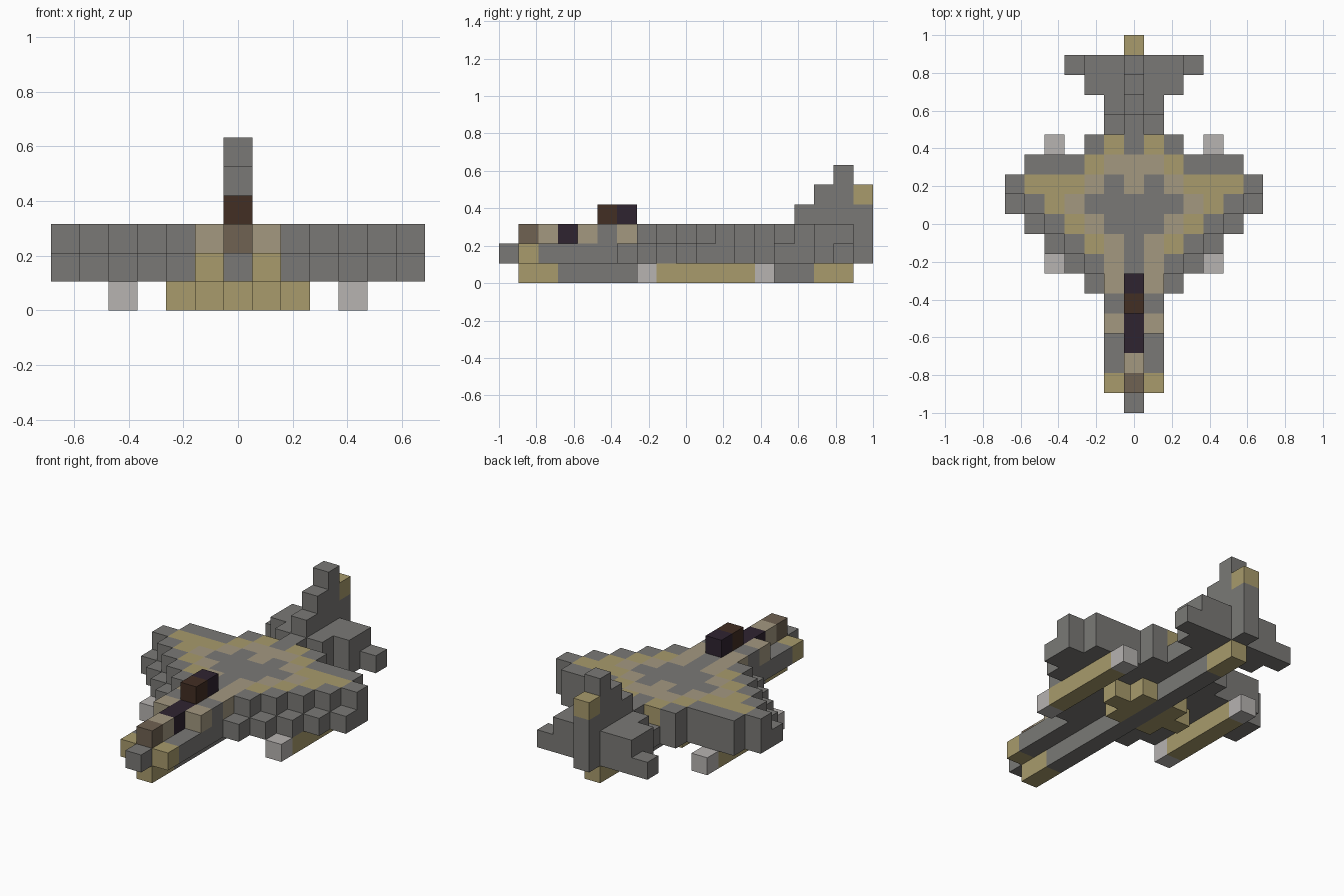
import bpy, bmesh
from mathutils import Vector

cube = bpy.data.objects.get("Cube")
if cube:
    bpy.data.objects.remove(cube, do_unlink=True)

U = 2 / 19  # edge length of one block


def linear(c):
    c /= 255
    return c / 12.92 if c <= 0.04045 else ((c + 0.055) / 1.055) ** 2.4


PALETTE = {
    "hull_grey": (122, 121, 118),
    "khaki": (168, 155, 108),
    "beige": (163, 152, 128),
    "dull_brown": (112, 98, 82),
    "dark_brown": (66, 46, 35),
    "dark_purple": (47, 36, 48),
    "light_grey": (183, 179, 177),
}
names = list(PALETTE)
mats = []
for name, rgb in PALETTE.items():
    m = bpy.data.materials.new(name)
    m.use_nodes = True
    col = (*[linear(c) for c in rgb], 1)
    m.diffuse_color = col
    bsdf = next(n for n in m.node_tree.nodes if n.type == "BSDF_PRINCIPLED")
    bsdf.inputs["Base Color"].default_value = col
    bsdf.inputs["Roughness"].default_value = 0.9
    mats.append(m)

cells = {}  # (column, row from nose, layer) -> (part, colour)


def put(part, colour, cols, rows, layers):
    """Fill a box of blocks, mirrored across x; ranges are inclusive."""
    for x in range(cols[0], cols[1] + 1):
        for y in range(rows[0], rows[1] + 1):
            for z in range(layers[0], layers[1] + 1):
                cells[x, y, z] = cells[-x, y, z] = (part, colour)


def paint(colour, col, row, layer):
    for x in (col, -col):
        cells[x, row, layer] = (cells[x, row, layer][0], colour)


# Fuselage, with the nose and its raised spine
put("fuselage", "hull_grey", (0, 1), (1, 17), (1, 1))
put("fuselage", "hull_grey", (0, 1), (5, 13), (2, 2))
put("fuselage", "hull_grey", (0, 0), (14, 14), (2, 2))
put("nose", "hull_grey", (0, 0), (0, 0), (1, 1))
put("nose", "khaki", (1, 1), (1, 1), (1, 1))
put("nose", "dull_brown", (0, 0), (1, 1), (2, 2))
put("nose", "beige", (0, 0), (2, 2), (2, 2))

# Cockpit glass and canopy
put("cockpit", "dark_purple", (0, 0), (3, 4), (2, 2))
put("cockpit", "beige", (1, 1), (4, 4), (2, 2))
put("canopy", "dark_brown", (0, 0), (5, 5), (3, 3))
put("canopy", "dark_purple", (0, 0), (6, 6), (3, 3))

# Swept wings: the upper layer starts one block behind the lower one
for x in range(2, 7):
    start = min(x + 4, 10)
    end = {2: 13, 6: 11}.get(x, 12)
    put("wings", "hull_grey", (x, x), (start, end), (1, 1))
    put("wings", "hull_grey", (x, x), (x + 5, end), (2, 2))

# Camouflage bands on the upper layer
for y in range(8, 11):
    paint("beige", y - 7, y, 2)
    paint("khaki", y - 6, y, 2)
for y in (6, 7):
    paint("beige", 1, y, 2)
for x in (0, 2):
    paint("beige", x, 11, 2)
for x in (3, 4, 5):
    paint("khaki", x, 11, 2)
for x in (0, 1):
    paint("beige", x, 12, 2)
paint("khaki", 2, 12, 2)
paint("khaki", 1, 13, 2)

# Tailplane and stepped fin
put("tailplane", "hull_grey", (0, 1), (15, 17), (1, 2))
put("tailplane", "hull_grey", (2, 2), (16, 17), (1, 2))
put("tailplane", "hull_grey", (3, 3), (17, 17), (1, 1))
put("tail_fin", "hull_grey", (0, 0), (18, 18), (1, 2))
put("tail_fin", "hull_grey", (0, 0), (15, 18), (3, 3))
put("tail_fin", "hull_grey", (0, 0), (16, 17), (4, 4))
put("tail_fin", "hull_grey", (0, 0), (17, 17), (5, 5))
put("tail_fin", "khaki", (0, 0), (18, 18), (4, 4))

# Keel, belly pack and underwing pods
put("keel", "hull_grey", (0, 0), (3, 15), (0, 0))
put("keel", "khaki", (0, 0), (1, 2), (0, 0))
put("keel", "khaki", (0, 0), (16, 17), (0, 0))
put("belly_pack", "khaki", (1, 1), (9, 11), (0, 0))
put("belly_pack", "khaki", (2, 2), (10, 10), (0, 0))
put("underwing_pods", "light_grey", (4, 4), (7, 13), (0, 0))
put("underwing_pods", "khaki", (4, 4), (8, 12), (0, 0))


def build(part):
    """Make the outer skin of one part, leaving out faces between blocks."""
    bm = bmesh.new()
    for cell, (owner, colour) in cells.items():
        if owner != part:
            continue
        centre = Vector(cell)
        for axis in range(3):
            for sign in (-1, 1):
                n = Vector((0, 0, 0))
                n[axis] = sign
                if tuple(int(v) for v in centre + n) in cells:
                    continue
                a = Vector((0, 0, 0))
                a[(axis + 1) % 3] = 1
                b = n.cross(a)
                ring = [centre + (n + s * a + t * b) / 2
                        for s, t in ((-1, -1), (1, -1), (1, 1), (-1, 1))]
                verts = [bm.verts.new((p.x * U, (p.y + 0.5) * U - 1, (p.z + 0.5) * U))
                         for p in ring]
                bm.faces.new(verts).material_index = names.index(colour)
    bmesh.ops.remove_doubles(bm, verts=bm.verts, dist=U / 100)
    mesh = bpy.data.meshes.new(part)
    bm.to_mesh(mesh)
    bm.free()
    for m in mats:
        mesh.materials.append(m)
    bpy.context.scene.collection.objects.link(bpy.data.objects.new(part, mesh))


for part in sorted({owner for owner, _ in cells.values()}):
    build(part)
